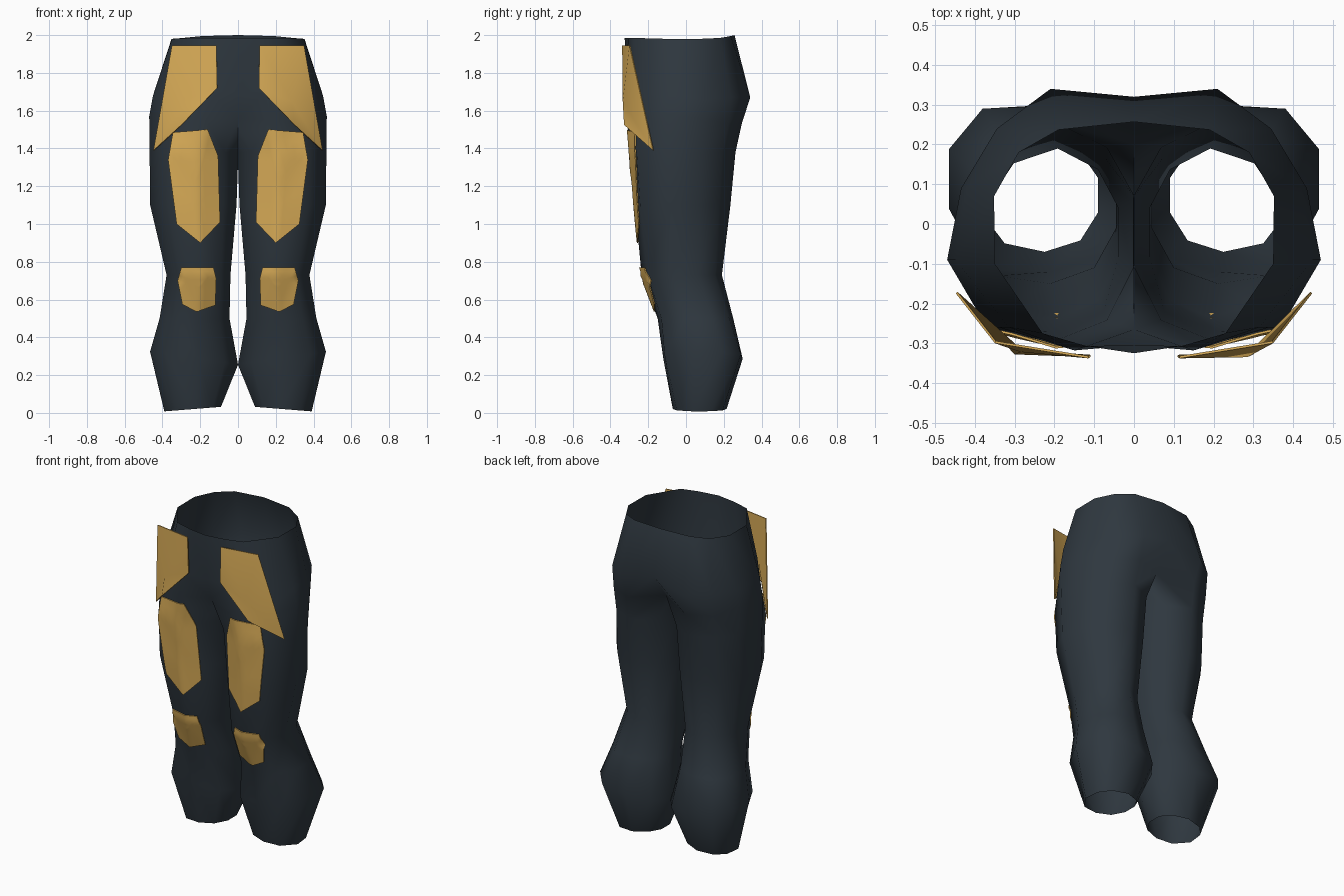
import bpy, bmesh
from mathutils import Vector
from mathutils.bvhtree import BVHTree

if "Cube" in bpy.data.objects:
    bpy.data.objects.remove(bpy.data.objects["Cube"])


def material(name, rgb):
    m = bpy.data.materials.new(name)
    m.diffuse_color = (*rgb, 1)
    m.use_nodes = True
    m.node_tree.nodes["Principled BSDF"].inputs["Base Color"].default_value = m.diffuse_color
    return m


CLOTH = material("dark slate cloth", (0.028, 0.039, 0.050))
GOLD = material("gold", (0.72, 0.43, 0.10))


def finish(bm, name, mat, angle):
    me = bpy.data.meshes.new(name)
    bm.to_mesh(me)
    bm.free()
    me.materials.append(mat)
    ob = bpy.data.objects.new(name, me)
    bpy.context.collection.objects.link(ob)
    bpy.ops.object.select_all(action='DESELECT')
    ob.select_set(True)
    bpy.context.view_layer.objects.active = ob
    bpy.ops.object.shade_smooth_by_angle(angle=angle)
    return ob


# Trousers: leg section template, from inner front around the outside
SECTION = [(-.7, -.8), (-.1, -1), (.57, -.85), (1, -.25), (.93, .42),
           (.57, .85), (-.1, 1), (-.7, .75), (-1, .3), (-1, -.3)]
# x inner, x outer, y front, y back, z, tilt, front corner and back corner fullness
LEG = [(.09, .39, -.07, .215, .02, -.012, 1, 1),
       (.0, .465, -.12, .30, .29, .035, 1.14, 1.12),
       (.045, .415, -.15, .25, .50, 0, 1.06, 1.05),
       (.04, .378, -.235, .19, .73, 0, 1, .97),
       (.008, .465, -.27, .235, 1.10, 0, 1.05, .9),
       (-.002, .468, -.298, .262, 1.38, 0, 1.02, .88)]
# seat line, hips and waist: half outlines from front middle to back middle
HALF = [
    [(0, -.265, 1.56), (.17, -.312, 1.55), (.34, -.26, 1.53), (.47, -.09, 1.57),
     (.435, .09, 1.56), (.345, .225, 1.53), (.20, .295, 1.53), (0, .20, 1.56)],
    [(0, -.305, 1.70), (.15, -.318, 1.70), (.315, -.26, 1.70), (.45, -.09, 1.68),
     (.42, .09, 1.66), (.345, .24, 1.67), (.21, .34, 1.67), (0, .32, 1.72)],
    [(0, -.325, 1.985), (.12, -.307, 1.985), (.23, -.275, 1.985), (.35, -.10, 1.98),
     (.352, .07, 1.98), (.29, .18, 1.985), (.19, .237, 1.995), (0, .257, 2.0)]]


def trousers():
    bm = bmesh.new()
    for s in (1, -1):
        rings = []
        for x0, x1, y0, y1, z, tilt, front, back in LEG:
            cx, cy, rx, ry = (x0 + x1) / 2, (y0 + y1) / 2, (x1 - x0) / 2, (y1 - y0) / 2
            ring = []
            for i, (u, v) in enumerate(SECTION):
                k = front if i == 2 else back if i in (4, 5) else 1
                ring.append(bm.verts.new((s * (cx + min(u * k, 1) * rx),
                                          cy + v * k * ry, z + tilt * u)))
            rings.append(ring)
        halves = [[bm.verts.new((s * x, y, z)) for x, y, z in h] for h in HALF]
        # the crotch saddle closes the top of the leg
        saddle = [bm.verts.new((0, .07, 1.50)), bm.verts.new((0, -.13, 1.50))]
        rings.append(halves[0] + saddle)
        for a, b in zip(rings, rings[1:]):
            for i in range(10):
                j = (i + 1) % 10
                f = bm.faces.new((a[i], a[j], b[j], b[i]))
                if s < 0:
                    f.normal_flip()
        for a, b in zip(halves, halves[1:]):
            for i in range(7):
                f = bm.faces.new((a[i], a[i + 1], b[i + 1], b[i]))
                if s < 0:
                    f.normal_flip()
    # weld the middle seam above the legs
    mid = [v for v in bm.verts if abs(v.co.x) < 1e-5 and v.co.z > 1.45]
    bmesh.ops.remove_doubles(bm, verts=mid, dist=1e-4)
    return bm


body = trousers()
tree = BVHTree.FromBMesh(body)
finish(body, "trousers", CLOTH, 1.4)


def thicken(bm, depth):
    bm.normal_update()
    if sum(f.normal.y for f in bm.faces) > 0:
        bmesh.ops.reverse_faces(bm, faces=bm.faces[:])
    bmesh.ops.solidify(bm, geom=bm.faces[:], thickness=depth)


# Thigh and knee plates, laid on the front of the cloth
THIGH = [(.16, 1.50), (.345, 1.485), (.37, 1.34), (.325, 1.0), (.20, .90), (.095, 1.01), (.105, 1.36)]
KNEE = [(.13, .77), (.30, .77), (.32, .70), (.295, .575), (.22, .535), (.12, .57), (.115, .71)]


def fitted_plate(name, outline, s):
    bm = bmesh.new()
    n = len(outline)
    rim = [bm.verts.new((s * x, 0, z)) for x, z in outline]
    hub = bm.verts.new((s * sum(p[0] for p in outline) / n, 0, sum(p[1] for p in outline) / n))
    for i in range(n):
        bm.faces.new((hub, rim[i], rim[(i + 1) % n]))
    bmesh.ops.subdivide_edges(bm, edges=bm.edges[:], cuts=4, use_grid_fill=True)
    for v in bm.verts:
        hit = tree.ray_cast(Vector((v.co.x, -2, v.co.z)), Vector((0, 1, 0)))[0]
        v.co.y = (hit.y if hit else -.2) - .010
    bmesh.ops.recalc_face_normals(bm, faces=bm.faces[:])
    thicken(bm, .006)
    finish(bm, name, GOLD, .9)


# Hip plates: standing sheets that wrap outward to a low point
HIP = [(.115, -.338, 1.945), (.35, -.30, 1.945), (.448, -.175, 1.39),
       (.30, -.328, 1.525), (.11, -.335, 1.72)]


def hip_plate(name, s, hub_y):
    bm = bmesh.new()
    rim = [bm.verts.new((s * x, y, z)) for x, y, z in HIP]
    hub = bm.verts.new((s * .285, hub_y, 1.65))
    for i in range(5):
        bm.faces.new((hub, rim[i], rim[(i + 1) % 5]))
    bmesh.ops.recalc_face_normals(bm, faces=bm.faces[:])
    thicken(bm, .006)
    finish(bm, name, GOLD, 1.0)


for side, s in (("right", 1), ("left", -1)):
    fitted_plate(side + "_thigh_plate", THIGH, s)
    fitted_plate(side + "_knee_plate", KNEE, s)
    hip_plate(side + "_hip_plate", s, -.335 if s > 0 else -.322)
